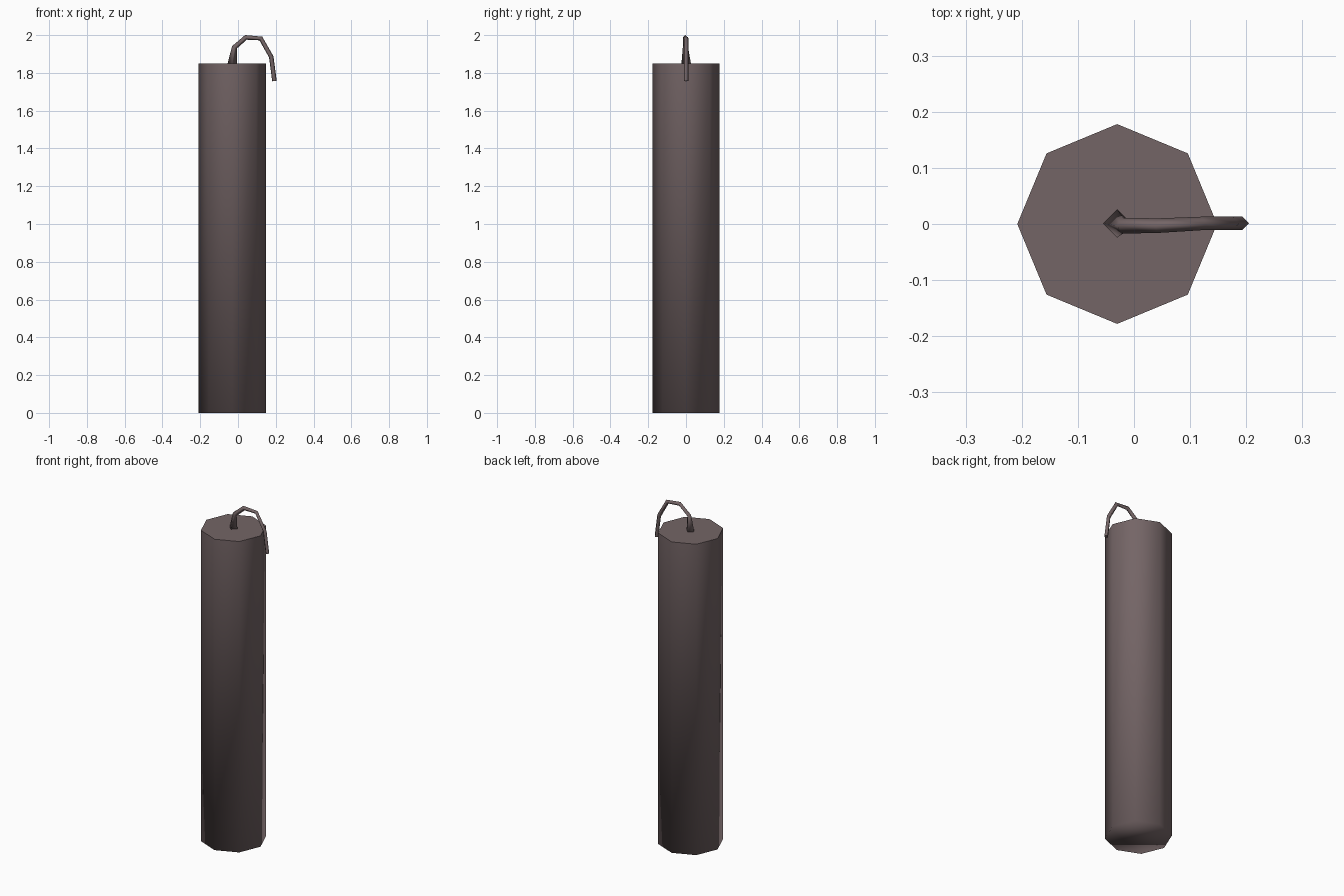
import bpy
import bmesh
import math
from mathutils import Vector

default = bpy.data.objects.get("Cube")
if default:
    bpy.data.objects.remove(default)

CENTRE_X = -0.03
RADIUS = 0.178
HEIGHT = 1.85

# Single dull mauve brown for the whole model
brown = bpy.data.materials.new("dull_brown")
brown.use_nodes = True
colour = (0.175, 0.13, 0.133, 1)
brown.diffuse_color = colour
brown.node_tree.nodes["Principled BSDF"].inputs["Base Color"].default_value = colour


def ring(bm, centre, side, across, sides, radius):
    """Add a loop of vertices around a centre, in the plane of two axes."""
    loop = []
    for i in range(sides):
        a = math.tau * i / sides
        loop.append(bm.verts.new(centre + (side * math.cos(a) + across * math.sin(a)) * radius))
    return loop


def tube(name, rings):
    """Build a capped tube from (centre, side axis, radius) rings."""
    def build(sides, across=Vector((0, 1, 0))):
        bm = bmesh.new()
        loops = [ring(bm, c, s, across, sides, r) for c, s, r in rings]
        for low, high in zip(loops, loops[1:]):
            for i in range(sides):
                j = (i + 1) % sides
                bm.faces.new((low[i], low[j], high[j], high[i]))
        bm.faces.new(loops[0][::-1])
        top = bm.faces.new(loops[-1])
        bmesh.ops.recalc_face_normals(bm, faces=bm.faces)
        for face in bm.faces:
            face.smooth = True
        for edge in top.edges:
            edge.smooth = False
        mesh = bpy.data.meshes.new(name)
        bm.to_mesh(mesh)
        bm.free()
        mesh.materials.append(brown)
        obj = bpy.data.objects.new(name, mesh)
        bpy.context.collection.objects.link(obj)
        return obj
    return build


# Eight-sided stick body, crisp at the top rim
x_axis = Vector((1, 0, 0))
tube("stick_body", [
    (Vector((CENTRE_X, 0, 0)), x_axis, RADIUS),
    (Vector((CENTRE_X, 0, HEIGHT)), x_axis, RADIUS),
])(8)

# Four-sided fuse: flared at the foot, arching over and hanging past the rim
path = [
    (CENTRE_X, 0.001, HEIGHT, 0.025),
    (-0.019, -0.003, 1.935, 0.014),
    (0.042, -0.003, 1.988, 0.013),
    (0.121, 0.001, 1.982, 0.012),
    (0.176, 0.001, 1.885, 0.012),
    (0.193, 0.001, 1.757, 0.012),
]
points = [Vector(p[:3]) for p in path]
fuse_rings = []
for i, point in enumerate(points):
    before = points[max(i - 1, 0)]
    after = points[min(i + 1, len(points) - 1)]
    direction = (after - before).normalized()
    side = Vector((direction.z, 0, -direction.x)).normalized()
    if i == 0:
        side = x_axis
    fuse_rings.append((point, side, path[i][3]))
tube("fuse", fuse_rings)(4)
